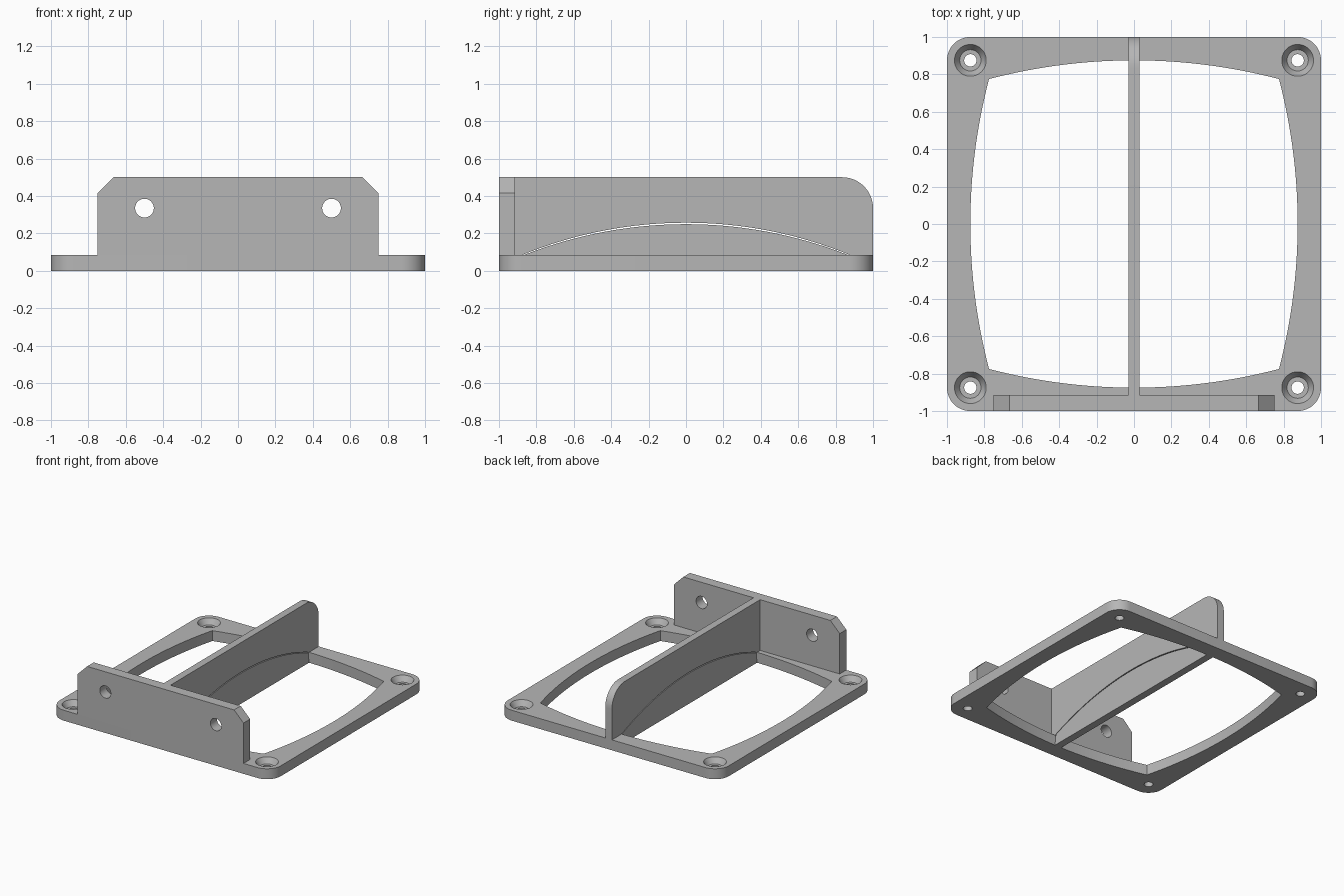
import bpy
import bmesh
from math import pi, cos, sin
from mathutils import Matrix, Vector

cube = bpy.data.objects.get("Cube")
if cube:
    bpy.data.objects.remove(cube, do_unlink=True)

grey = bpy.data.materials.new("plain_grey")
grey.use_nodes = True
COLOR = (0.47, 0.47, 0.47, 1)
grey.diffuse_color = COLOR
grey.node_tree.nodes["Principled BSDF"].inputs["Base Color"].default_value = COLOR

T = 0.085       # frame and bracket thickness
H = 0.5         # overall height


def finish(name, bm):
    bmesh.ops.recalc_face_normals(bm, faces=bm.faces)
    mesh = bpy.data.meshes.new(name)
    bm.to_mesh(mesh)
    bm.free()
    mesh.materials.append(grey)
    obj = bpy.data.objects.new(name, mesh)
    bpy.context.collection.objects.link(obj)
    return obj


def prism(name, points, place, start, end):
    """Extrude a 2D outline; place(a, b, depth) gives the 3D point."""
    bm = bmesh.new()
    face = bm.faces.new([bm.verts.new(place(a, b, start)) for a, b in points])
    offset = Vector(place(0, 0, end)) - Vector(place(0, 0, start))
    new = bmesh.ops.extrude_face_region(bm, geom=[face], use_keep_orig=True)
    verts = [g for g in new["geom"] if isinstance(g, bmesh.types.BMVert)]
    bmesh.ops.translate(bm, vec=offset, verts=verts)
    return finish(name, bm)


def cone(name, center, r1, r2, depth, matrix=Matrix()):
    bm = bmesh.new()
    bmesh.ops.create_cone(bm, cap_ends=True, segments=40, radius1=r1, radius2=r2,
                          depth=depth, matrix=Matrix.Translation(center) @ matrix)
    return finish(name, bm)


def cut(obj, cutter):
    mod = obj.modifiers.new("cut", 'BOOLEAN')
    mod.operation, mod.solver, mod.object = 'DIFFERENCE', 'EXACT', cutter
    bpy.context.view_layer.update()
    graph = bpy.context.evaluated_depsgraph_get()
    mesh = bpy.data.meshes.new_from_object(obj.evaluated_get(graph))
    obj.modifiers.clear()
    obj.data = mesh
    bpy.data.objects.remove(cutter, do_unlink=True)


def fillet(cx, cy, r, a0, a1, n=12):
    return [(cx + r * cos(a0 + (a1 - a0) * i / n),
             cy + r * sin(a0 + (a1 - a0) * i / n)) for i in range(n + 1)]


def bow(half, low, rise, n=32):
    """Circular arc over the chord from -half to half."""
    radius = (half * half + rise * rise) / (2 * rise)
    xs = [half * (2 * i / n - 1) for i in range(n + 1)]
    return [(x, low + rise - radius + (radius * radius - x * x) ** 0.5) for x in xs]


def flat(a, b, d):
    return (a, b, d)


def facing_front(a, b, d):
    return (a, d, b)


def facing_side(a, b, d):
    return (d, a, b)


# Rounded square frame with a bowed opening
corner = 0.125
outline = []
for i, (sx, sy) in enumerate([(1, 1), (-1, 1), (-1, -1), (1, -1)]):
    outline += fillet(sx * (1 - corner), sy * (1 - corner), corner,
                      i * pi / 2, (i + 1) * pi / 2)
frame = prism("base_frame", outline, flat, 0, T)

opening = []
side = bow(0.775, 0.775, 0.1)
for i in range(4):
    c, s = round(cos(-i * pi / 2)), round(sin(-i * pi / 2))
    opening += [(c * x - s * y, s * x + c * y) for x, y in side[:-1]]
cut(frame, prism("opening_cutter", opening, flat, -0.1, 0.2))

# Countersunk corner screw holes
for x in (-0.875, 0.875):
    for y in (-0.875, 0.875):
        cut(frame, cone("hole_cutter", (x, y, 0.05), 0.033, 0.033, 0.3))
        cut(frame, cone("countersink_cutter", (x, y, T), 0.057, 0.113, 0.09))

# Front bracket with clipped corners and two holes
w, clip = 0.75, 0.085
bracket = prism("front_bracket",
                [(-w, T), (w, T), (w, H - clip), (w - clip, H),
                 (clip - w, H), (-w, H - clip)],
                facing_front, -1, T - 1)
for x in (-0.5, 0.5):
    cut(bracket, cone("bolt_cutter", (x, -0.95, 0.335), 0.05, 0.05, 0.3,
                      Matrix.Rotation(pi / 2, 4, 'X')))

# Central fin, split by a thin curved slit
r = 0.165
upper = [(T - 1, T)] + bow(0.875, T, 0.172) + [(1, T)]
upper += fillet(1 - r, H - r, r, 0, pi / 2) + [(T - 1, H)]
fin = prism("upper_fin", upper, facing_side, -0.03, 0.03)

lower = [(-0.875, 0)] + bow(0.865, T, 0.164) + [(0.875, 0)]
rib = prism("lower_rib", lower, facing_side, -0.03, 0.03)

# Smooth the curved walls and keep the edges sharp
bpy.ops.object.select_all(action='DESELECT')
for obj in (frame, bracket, fin, rib):
    obj.select_set(True)
bpy.context.view_layer.objects.active = frame
bpy.ops.object.shade_smooth_by_angle(angle=pi / 6)
